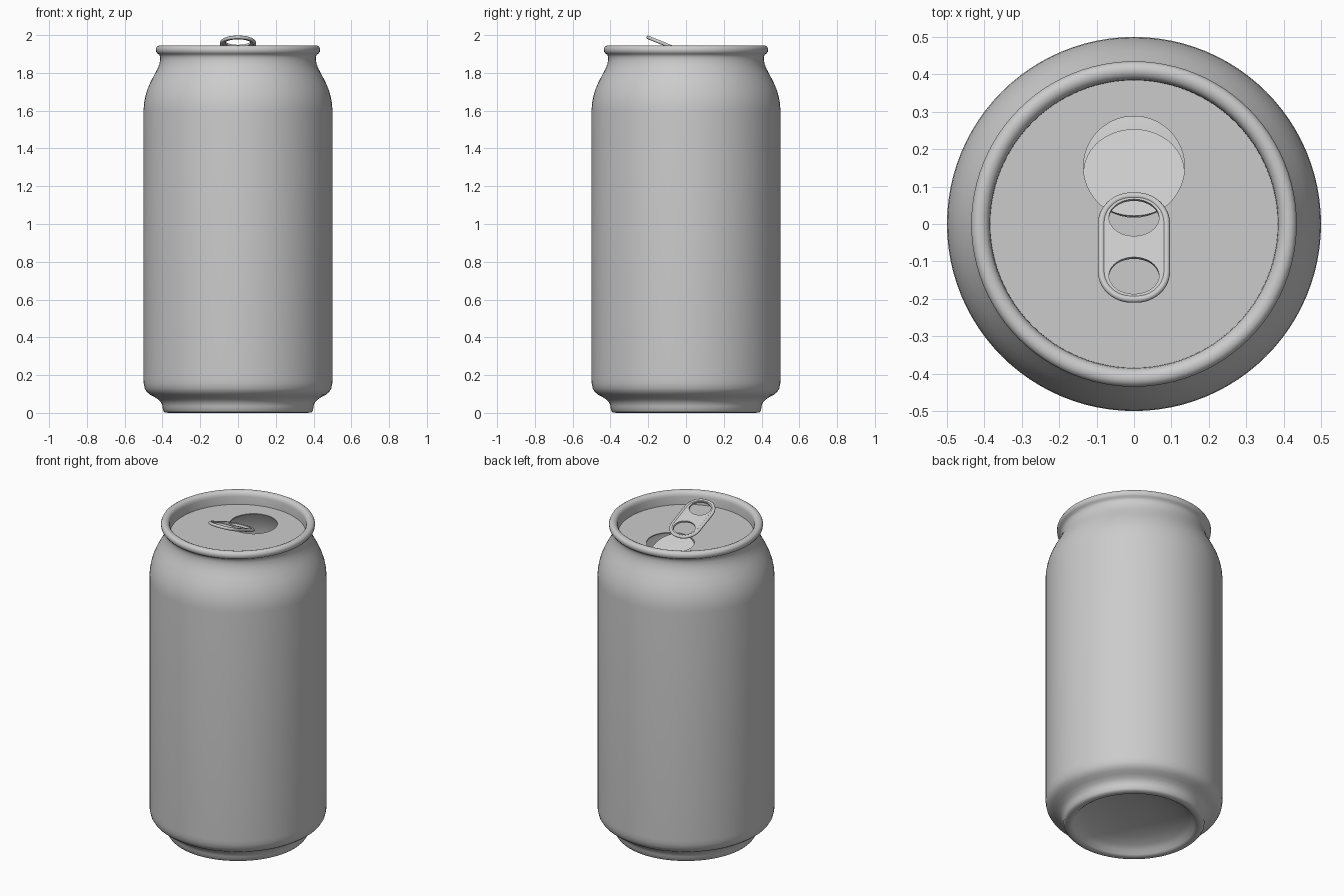
import bpy, bmesh
from math import sin, cos, tau, radians

if "Cube" in bpy.data.objects:
    bpy.data.objects.remove(bpy.data.objects["Cube"])

SEG = 96
LID_Z = 1.866
HOLE_Y, HOLE_R = 0.153, 0.135


def finish(name, bm, angle=40):
    bmesh.ops.recalc_face_normals(bm, faces=bm.faces)
    me = bpy.data.meshes.new(name)
    bm.to_mesh(me)
    bm.free()
    ob = bpy.data.objects.new(name, me)
    bpy.context.collection.objects.link(ob)
    smooth(ob, angle)
    return ob


def smooth(ob, angle=40):
    bpy.ops.object.select_all(action='DESELECT')
    ob.select_set(True)
    bpy.context.view_layer.objects.active = ob
    bpy.ops.object.shade_smooth_by_angle(angle=radians(angle))


def circle(r, y=0.0, n=SEG, ry=None):
    ry = ry or r
    return [(r * cos(tau * i / n), y + ry * sin(tau * i / n)) for i in range(n)]


def ring(bm, pts, z):
    return [bm.verts.new((x, y, z)) for x, y in pts]


def bridge(bm, a, b):
    n = len(a)
    for i in range(n):
        j = (i + 1) % n
        bm.faces.new((a[i], a[j], b[j], b[i]))


# Can body: (radius, height) from the domed underside, up the wall, over the rim
profile = [
    (0.08, 0.088), (0.16, 0.080), (0.24, 0.064), (0.30, 0.044), (0.33, 0.026),
    (0.345, 0.008), (0.355, 0.001), (0.37, 0.0), (0.388, 0.003), (0.397, 0.013),
    (0.400, 0.035), (0.405, 0.052), (0.418, 0.068), (0.440, 0.083),
    (0.465, 0.096), (0.483, 0.111), (0.494, 0.130), (0.499, 0.155), (0.5, 0.18),
    (0.5, 1.60), (0.498, 1.635), (0.491, 1.675), (0.479, 1.715), (0.463, 1.752),
    (0.444, 1.788), (0.428, 1.818), (0.417, 1.845), (0.412, 1.868),
    (0.412, 1.885), (0.417, 1.897), (0.427, 1.903), (0.434, 1.913),
    (0.435, 1.927), (0.430, 1.938), (0.420, 1.944), (0.408, 1.945),
    (0.396, 1.940), (0.388, 1.930), (0.385, 1.915), (0.384, LID_Z),
]
bm = bmesh.new()
rings = [ring(bm, circle(r), z) for r, z in profile]
for a, b in zip(rings, rings[1:]):
    bridge(bm, a, b)
bm.faces.new(rings[0])
finish("can_body", bm)

# Lid with the round drinking opening
bm = bmesh.new()
outer = ring(bm, circle(0.384), LID_Z)
inner = ring(bm, circle(HOLE_R, HOLE_Y), LID_Z)
lip = ring(bm, circle(HOLE_R, HOLE_Y), LID_Z - 0.006)
bridge(bm, outer, inner)
bridge(bm, inner, lip)
finish("lid", bm)

# Opened flap, hinged at the front of the opening and pushed down inside
bm = bmesh.new()
top = ring(bm, circle(HOLE_R, HOLE_R), 0.0)
low = ring(bm, circle(HOLE_R, HOLE_R), -0.006)
bridge(bm, top, low)
bm.faces.new(top)
bm.faces.new(low)
flap = finish("opened_flap", bm)
flap.location = (0, HOLE_Y - HOLE_R + 0.004, LID_Z)
flap.rotation_euler.x = radians(-31)


# Pull tab: flat plate with two finger holes and a curled edge
def rounded_outline(hw, hl, r, n=12):
    pts = []
    for k, (sx, sy) in enumerate([(1, 1), (-1, 1), (-1, -1), (1, -1)]):
        for i in range(n + 1):
            a = tau / 4 * (k + i / n)
            pts.append((sx * (hw - r) + r * cos(a), sy * (hl - r) + r * sin(a)))
    return pts


def curve_mesh(name, loops, dims='2D', extrude=0.0, bevel=0.0):
    cu = bpy.data.curves.new(name + "_curve", 'CURVE')
    cu.dimensions = dims
    cu.fill_mode = 'BOTH' if dims == '2D' else 'FULL'
    cu.extrude, cu.bevel_depth, cu.bevel_resolution = extrude, bevel, 3
    for loop in loops:
        sp = cu.splines.new('POLY')
        sp.points.add(len(loop) - 1)
        for p, (x, y) in zip(sp.points, loop):
            p.co = (x, y, 0, 1)
        sp.use_cyclic_u = True
    tmp = bpy.data.objects.new(name + "_tmp", cu)
    bpy.context.collection.objects.link(tmp)
    dg = bpy.context.evaluated_depsgraph_get()
    me = bpy.data.meshes.new_from_object(tmp.evaluated_get(dg))
    bpy.data.objects.remove(tmp)
    ob = bpy.data.objects.new(name, me)
    bpy.context.collection.objects.link(ob)
    smooth(ob)
    ob.location = (0, -0.063, 1.932)
    ob.rotation_euler.x = radians(-22)
    return ob


edge = rounded_outline(0.087, 0.149, 0.080)
holes = [circle(0.067, y, 48, 0.053) for y in (0.084, -0.083)]
curve_mesh("tab_plate", [edge] + holes, extrude=0.006)
curve_mesh("tab_curled_edge", [edge], dims='3D', bevel=0.0095)
